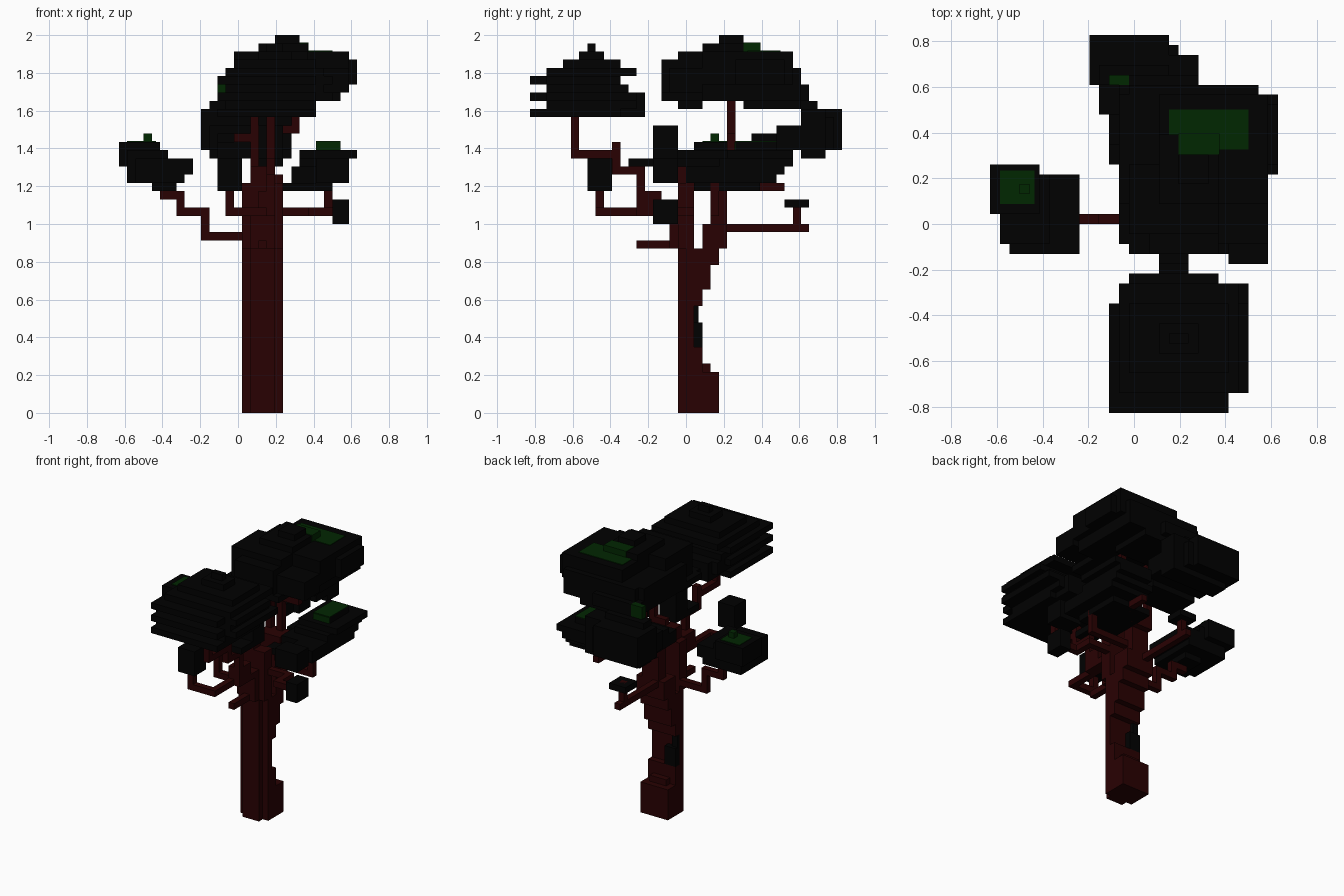
import bpy
import bmesh
from mathutils import Vector

# Everything is laid out on a cubic grid; one cell is UNIT wide
UNIT = 2 / 46
ORIGIN = Vector((14.5, 0, 0))

default_cube = bpy.data.objects.get("Cube")
if default_cube:
    bpy.data.objects.remove(default_cube, do_unlink=True)


def make_material(name, red, green, blue):
    material = bpy.data.materials.new(name)
    material.use_nodes = True
    colour = (red, green, blue, 1)
    material.diffuse_color = colour
    shader = material.node_tree.nodes["Principled BSDF"]
    shader.inputs["Base Color"].default_value = colour
    return material


bark = make_material("dark red bark", .022, .0004, .0006)
leaf = make_material("near black leaf", .0002, .0002, .0002)
bright_leaf = make_material("deep green leaf", .0004, .02, .0004)


def block(x, y, z):
    """One box given by its cell range on each axis."""
    return tuple(zip(x, y, z))


def limb(*cells):
    """One-cell-thick boxes joining successive corner cells."""
    boxes = []
    for start, end in zip(cells, cells[1:]):
        low = [min(pair) for pair in zip(start, end)]
        high = [max(pair) + 1 for pair in zip(start, end)]
        boxes.append((low, high))
    return boxes


def build(name, material, boxes):
    mesh = bpy.data.meshes.new(name)
    shape = bmesh.new()
    for low, high in boxes:
        low, high = Vector(low), Vector(high)
        size, middle = high - low, (low + high) / 2 - ORIGIN
        corners = bmesh.ops.create_cube(shape, size=1)["verts"]
        for corner in corners:
            scaled = [a * b for a, b in zip(corner.co, size)]
            corner.co = (Vector(scaled) + middle) * UNIT
    shape.to_mesh(mesh)
    shape.free()
    mesh.materials.append(material)
    part = bpy.data.objects.new(name, mesh)
    bpy.context.collection.objects.link(part)
    return part


# Trunk with a hollowed back, splitting into two forks
build("trunk", bark, [
    block(x=(15, 20), y=(0, 4), z=(0, 5)),
    block(x=(16, 19), y=(-1, 3), z=(0, 6)),
    block(x=(15, 20), y=(0, 2), z=(5, 8)),
    block(x=(15, 20), y=(0, 1), z=(8, 13)),
    block(x=(16, 19), y=(-1, 1), z=(5, 20)),
    block(x=(15, 20), y=(0, 2), z=(13, 15)),
    block(x=(15, 20), y=(0, 3), z=(15, 18)),
    block(x=(15, 20), y=(0, 4), z=(18, 20)),
])
build("front_fork", bark, [
    block(x=(15, 20), y=(-1, 1), z=(20, 28)),
    block(x=(16, 19), y=(-2, 0), z=(20, 25)),
    block(x=(16, 18), y=(-1, 1), z=(28, 30)),
])
build("back_fork", bark, [
    block(x=(15, 20), y=(2, 5), z=(20, 23)),
    block(x=(16, 19), y=(3, 5), z=(23, 27)),
    block(x=(16, 20), y=(3, 6), z=(27, 29)),
])
build("trunk_moss", leaf, [
    block(x=(15, 17), y=(1, 2), z=(8, 11)),
    block(x=(15, 16), y=(1, 1.5), z=(11, 13)),
])

# Branches
build("front_branch", bark, limb(
    (18, -1, 24), (18, -6, 24), (18, -6, 29), (18, -9, 29),
    (18, -9, 31), (18, -14, 31), (18, -14, 36)))
build("front_branch_knot", bark, [
    block(x=(17, 19), y=(-6, -3), z=(24, 27)),
    block(x=(18, 19), y=(-9, -8), z=(31, 33)),
])
build("low_front_branch", bark, limb(
    (17, -1, 24), (17, -11, 24), (13, -11, 24), (13, -11, 27)))
build("front_stub", bark, limb((17, -1, 20), (17, -6, 20)))
build("right_branch", bark, limb(
    (15, 0, 21), (10, 0, 21), (10, 0, 24), (7, 0, 24),
    (7, 0, 26), (5, 0, 26), (5, 0, 28)))
build("left_branch", bark, limb((19, 3, 24), (25, 3, 24), (25, 3, 27)))
build("left_offshoot", bark, limb((22, 8, 27), (22, 11, 27)))
build("left_twig", bark, limb(
    (19, 0, 24), (23, 0, 24), (23, -3, 24), (26, -3, 24)))
build("back_branch", bark, limb((16, 4, 22), (16, 14, 22)))
build("back_branch_tip", bark, limb((16, 13, 22), (16, 13, 25)))
build("crown_branch", bark, limb((16, 5, 27), (16, 5, 38)))
build("crown_side_branch", bark, limb(
    (18, 5, 28), (18, 5, 34), (21, 5, 34), (21, 5, 37)))
build("rear_branch", bark, limb((16, 5, 33), (14, 5, 33)))

# Stepped front canopy
build("front_canopy", leaf, [
    block(x=(12, 24), y=(-19, -8), z=(36, 37)),
    block(x=(14, 23), y=(-8, -5), z=(36, 37)),
    block(x=(13, 24), y=(-17, -6), z=(37, 38)),
    block(x=(12, 24), y=(-19, -8), z=(38, 39)),
    block(x=(13, 26), y=(-17, -6), z=(38, 39)),
    block(x=(14, 23), y=(-6, -5), z=(37, 39)),
    block(x=(13, 25), y=(-17, -7), z=(39, 40)),
    block(x=(12, 24), y=(-19, -8), z=(40, 41)),
    block(x=(13, 26), y=(-17, -8), z=(40, 41)),
    block(x=(13, 25), y=(-17, -6), z=(41, 42)),
    block(x=(14, 24), y=(-15, -8), z=(42, 43)),
    block(x=(17, 21), y=(-13, -10), z=(43, 44)),
    block(x=(18, 20), y=(-12, -11), z=(44, 45)),
])

# Large crown: a front lobe and a bigger back lobe
build("crown_front_lobe", leaf, [
    block(x=(14, 22), y=(-1, 2), z=(37, 38)),
    block(x=(13, 23), y=(-2, 6), z=(38, 39)),
    block(x=(14, 24), y=(-3, 6), z=(38, 39)),
    block(x=(16, 23), y=(-3, 6), z=(39, 43)),
    block(x=(14, 23), y=(-1, 6), z=(39, 44)),
    block(x=(23, 28), y=(-2, 2), z=(39, 42)),
])
build("crown", leaf, [
    block(x=(15, 24), y=(7, 14), z=(37, 38)),
    block(x=(13, 27), y=(2, 14), z=(38, 40)),
    block(x=(14, 21), y=(14, 15), z=(38, 40)),
    block(x=(13, 28), y=(2, 13), z=(40, 42)),
    block(x=(22, 29), y=(6, 12), z=(40, 43)),
    block(x=(14, 27), y=(12, 14), z=(40, 42)),
    block(x=(17, 28), y=(2, 13), z=(42, 44)),
    block(x=(17, 23), y=(2, 9), z=(44, 45)),
    block(x=(19, 22), y=(4, 7), z=(45, 46)),
])
build("crown_green_patch", bright_leaf, [
    block(x=(18, 26), y=(8, 11.5), z=(44, 44.1)),
    block(x=(23, 26), y=(7.5, 8), z=(44, 44.1)),
    block(x=(19, 23.1), y=(7, 9.1), z=(44, 45.1)),
])

# Rear canopy
build("rear_canopy", leaf, [
    block(x=(10, 18), y=(14, 19), z=(32, 37)),
    block(x=(10, 19), y=(14, 18), z=(32, 36)),
    block(x=(11, 21), y=(14, 17), z=(31, 37)),
    block(x=(11, 18), y=(14, 16), z=(37, 38)),
    block(x=(11, 21), y=(11, 14), z=(32, 35)),
    block(x=(12, 20), y=(8, 11), z=(31, 34)),
    block(x=(12, 19), y=(6, 9), z=(31, 33)),
])
build("rear_green_tuft", bright_leaf, [
    block(x=(12, 14.5), y=(14, 15), z=(38, 40)),
])

# Left canopy, thin steps widening upward
build("left_canopy", leaf, [
    block(x=(19, 26), y=(1, 9), z=(27, 28)),
    block(x=(21, 28), y=(2, 11), z=(28, 29)),
    block(x=(21, 28), y=(2, 12), z=(29, 30)),
    block(x=(22, 28), y=(4, 13), z=(30, 31)),
    block(x=(22, 29), y=(5, 13), z=(31, 32)),
    block(x=(24, 27), y=(6, 11), z=(32, 33)),
    block(x=(24, 28), y=(0, 3), z=(28, 30)),
    block(x=(24, 28), y=(-4, -1), z=(28, 31)),
])
build("left_green_patch", bright_leaf, [
    block(x=(24, 27), y=(6, 11), z=(33, 33.1)),
    block(x=(24, 27), y=(5.9, 6), z=(32, 33)),
])

# Right canopy
build("right_canopy", leaf, [
    block(x=(4, 7), y=(-1, 3), z=(27, 28)),
    block(x=(2, 8), y=(-3, 5), z=(28, 29)),
    block(x=(2, 9), y=(-3, 5), z=(29, 31)),
    block(x=(1, 6), y=(-2, 5), z=(28, 32)),
    block(x=(0, 5), y=(1, 6), z=(30, 33)),
])
build("right_green_patch", bright_leaf, [
    block(x=(1, 4.5), y=(2, 5.4), z=(33, 33.1)),
    block(x=(3, 4), y=(3, 4), z=(33, 34)),
])

# Small leaf clumps on the twigs
build("middle_clump", leaf, [
    block(x=(17, 20), y=(-4, -1), z=(31, 35)),
    block(x=(17, 20), y=(-7, -1), z=(30, 31)),
])
build("low_front_clump", leaf, [
    block(x=(12, 15), y=(-12, -9), z=(27, 31)),
])
build("left_clump", leaf, [
    block(x=(26, 28), y=(-4, -1), z=(23, 26)),
])
build("back_clump", leaf, [
    block(x=(15, 18), y=(12, 15), z=(25, 26)),
])
